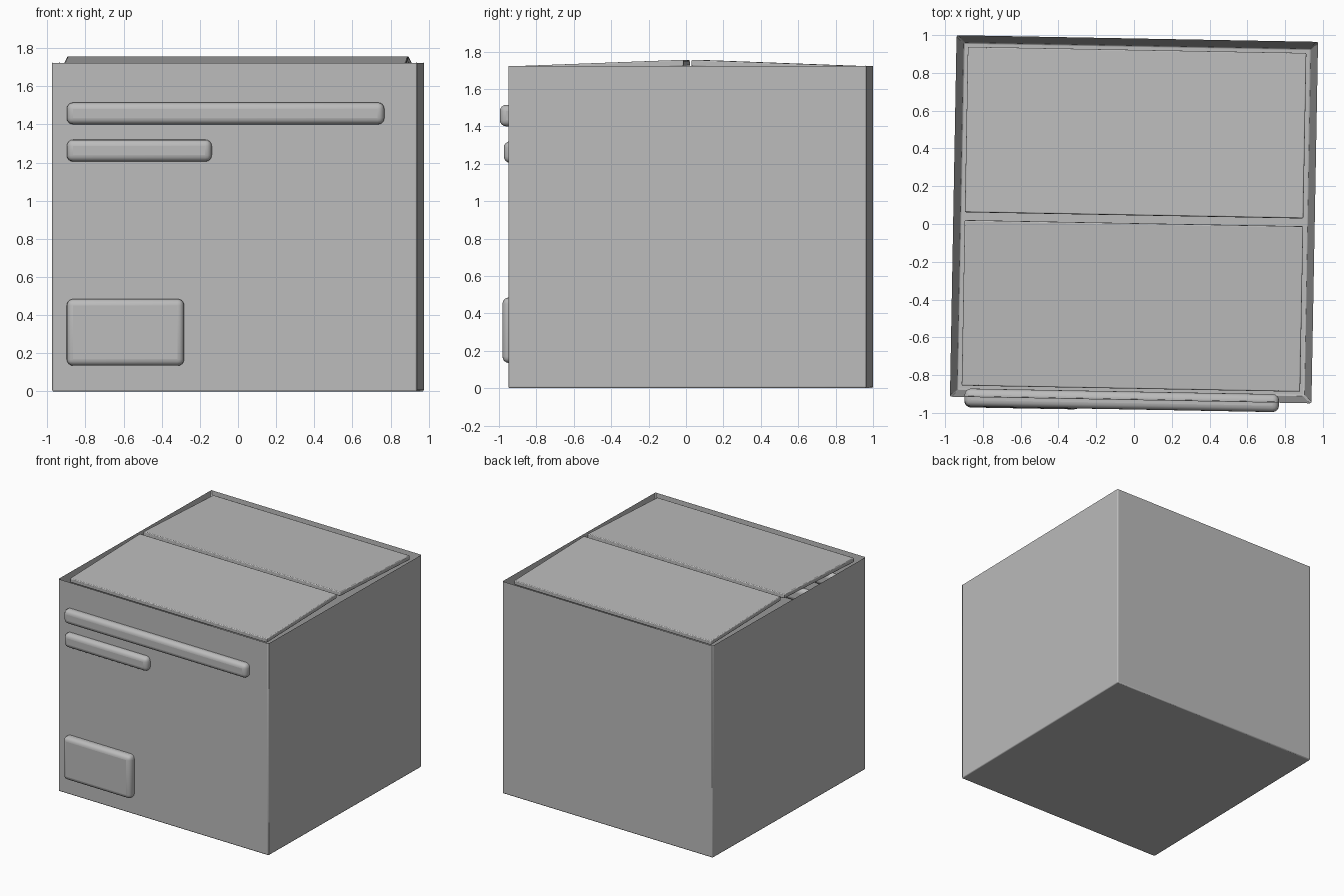
import bpy, bmesh
from math import radians, atan2
from mathutils import Matrix, Vector

cube = bpy.data.objects.get("Cube")
if cube:
    bpy.data.objects.remove(cube, do_unlink=True)

mat = bpy.data.materials.new("plain_grey")
mat.use_nodes = True
grey = (0.5, 0.5, 0.5, 1)
mat.diffuse_color = grey
mat.node_tree.nodes["Principled BSDF"].inputs["Base Color"].default_value = grey

# The whole box stands slightly turned about the vertical
PLACE = Matrix.Translation((0, 0.025, 0)) @ Matrix.Rotation(radians(-1.05), 4, 'Z')
HALF, HEIGHT, WALL = 0.957, 1.73, 0.052


def finish(name, bm, bevel, segments, local=Matrix()):
    """Turn a bmesh into a placed, bevelled, smooth-shaded part."""
    mesh = bpy.data.meshes.new(name)
    bm.to_mesh(mesh)
    bm.free()
    mesh.materials.append(mat)
    obj = bpy.data.objects.new(name, mesh)
    bpy.context.collection.objects.link(obj)
    obj.matrix_world = PLACE @ local
    mod = obj.modifiers.new("rounded_edges", 'BEVEL')
    mod.width, mod.segments = bevel, segments
    bpy.ops.object.select_all(action='DESELECT')
    obj.select_set(True)
    bpy.context.view_layer.objects.active = obj
    bpy.ops.object.shade_smooth_by_angle(angle=radians(35))
    return obj


def block(lo, hi):
    lo, hi = Vector(lo), Vector(hi)
    bm = bmesh.new()
    bmesh.ops.create_cube(bm, size=1, matrix=Matrix.Translation((lo + hi) / 2)
                          @ Matrix.Diagonal((*(hi - lo), 1)))
    return bm


# Open box: inset the top face and push it down to the floor
bm = block((-HALF, -HALF, 0), (HALF, HALF, HEIGHT))
top = max(bm.faces, key=lambda f: f.calc_center_median().z)
bmesh.ops.inset_region(bm, faces=[top], thickness=WALL)
bmesh.ops.translate(bm, verts=top.verts, vec=(0, 0, WALL - HEIGHT))
finish("box_body", bm, 0.008, 2)

# Two lid flaps, hinged at the outer walls and rising to the middle
LENGTH, RISE = 0.876, 0.033
for name, turn in (("front_flap", 0), ("back_flap", 180)):
    hinge = (Matrix.Rotation(radians(turn), 4, 'Z')
             @ Matrix.Translation((0, -0.897, 1.723))
             @ Matrix.Rotation(atan2(RISE, LENGTH), 4, 'X'))
    finish(name, block((-0.896, 0, -0.035), (0.896, LENGTH, 0)), 0.006, 2, hinge)

# Raised strips and label plate on the front
for name, right, low, high, depth in (("long_strip", 0.785, 1.4, 1.515, 0.05),
                                      ("short_strip", -0.12, 1.205, 1.32, 0.045),
                                      ("label_plate", -0.265, 0.135, 0.485, 0.055)):
    finish(name, block((-0.88, -HALF - depth, low), (right, -HALF + 0.045, high)), 0.034, 4)
